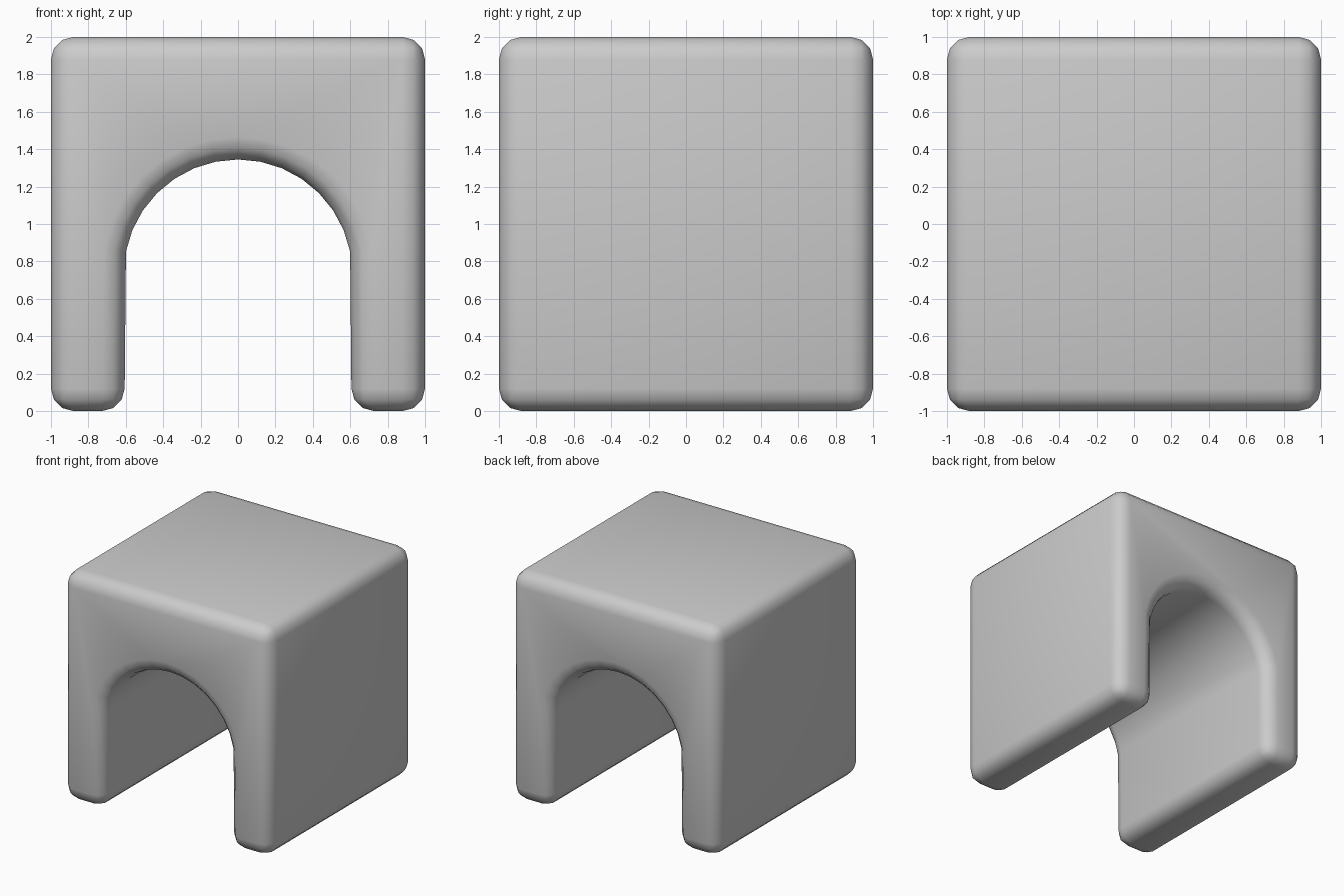
import bpy, bmesh
from math import sin, cos, radians

if "Cube" in bpy.data.objects:
    bpy.data.objects.remove(bpy.data.objects["Cube"])

# Arch profile: outer square with a round-topped opening (x, z)
R, CZ = 0.611, 0.734
profile = [(-0.607, 0), (-1, 0), (-1, 2), (1, 2), (1, 0), (0.607, 0)]
for i in range(7, -8, -1):
    a = radians(11.25 * i)
    profile.append((R * sin(a), CZ + R * cos(a)))

# Extrude the profile front to back
bm = bmesh.new()
face = bm.faces.new([bm.verts.new((x, -1, z)) for x, z in profile])
ext = bmesh.ops.extrude_face_region(bm, geom=[face], use_keep_orig=True)
moved = [v for v in ext["geom"] if isinstance(v, bmesh.types.BMVert)]
bmesh.ops.translate(bm, verts=moved, vec=(0, 2, 0))
bmesh.ops.recalc_face_normals(bm, faces=bm.faces[:])
mesh = bpy.data.meshes.new("arch_block")
bm.to_mesh(mesh)
bm.free()
block = bpy.data.objects.new("arch_block", mesh)
bpy.context.collection.objects.link(block)

# Rounded edges, soft shading
bevel = block.modifiers.new("rounded_edges", "BEVEL")
bevel.width = 0.12
bevel.segments = 3
bevel.limit_method = "ANGLE"
bevel.angle_limit = radians(40)
bevel.use_clamp_overlap = False
for p in mesh.polygons:
    p.use_smooth = True
